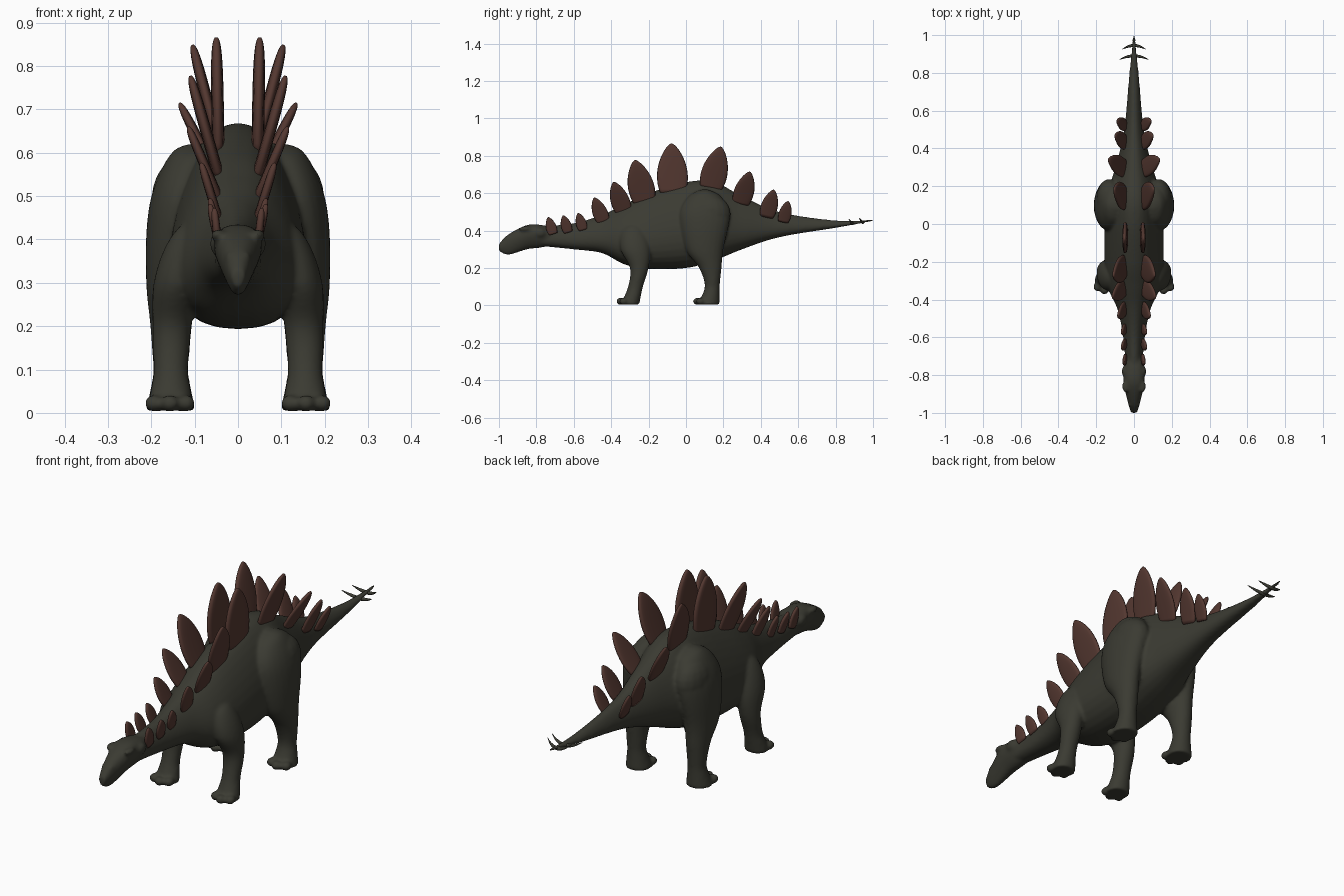
import bpy, bmesh, math
from mathutils import Vector, Matrix

if "Cube" in bpy.data.objects:
    bpy.data.objects.remove(bpy.data.objects["Cube"])


def material(name, rgb):
    mat = bpy.data.materials.new(name)
    mat.use_nodes = True
    mat.diffuse_color = (*rgb, 1)
    mat.node_tree.nodes["Principled BSDF"].inputs["Base Color"].default_value = (*rgb, 1)
    return mat


hide = material("dark olive hide", (0.043, 0.043, 0.032))
plate_brown = material("red brown plate", (0.088, 0.039, 0.03))


def smooth_path(stations, steps=8):
    """Catmull-Rom interpolation between stations."""
    padded = [stations[0], *stations, stations[-1]]
    path = []
    for before, start, end, after in zip(padded, padded[1:], padded[2:], padded[3:]):
        for k in range(steps):
            t = k / steps
            path.append([
                b + t / 2 * (c - a + t * (2 * a - 5 * b + 4 * c - d + t * (3 * (b - c) + d - a)))
                for a, b, c, d in zip(before, start, end, after)])
    return path + [stations[-1]]


def loft(bm, path, place, sides=24):
    """Skin a closed tube; place(station, cos, sin) gives each ring point."""
    angles = [2 * math.pi * i / sides for i in range(sides)]
    rings = [[bm.verts.new(place(station, math.cos(a), math.sin(a))) for a in angles]
             for station in path]
    for lower, upper in zip(rings, rings[1:]):
        for i in range(sides):
            bm.faces.new((lower[i - 1], lower[i], upper[i], upper[i - 1]))
    bm.faces.new(rings[0])
    bm.faces.new(rings[-1])


def ball(bm, centre, size):
    placement = Matrix.Translation(centre) @ Matrix.Diagonal((*size, 1))
    bmesh.ops.create_uvsphere(bm, u_segments=16, v_segments=10, radius=1, matrix=placement)


def finish(bm, name, mat):
    bmesh.ops.recalc_face_normals(bm, faces=bm.faces)
    mesh = bpy.data.meshes.new(name)
    bm.to_mesh(mesh)
    bm.free()
    mesh.materials.append(mat)
    mesh.shade_smooth()
    part = bpy.data.objects.new(name, mesh)
    bpy.context.collection.objects.link(part)
    return part


def fuller(value, power):
    """Push a sine or cosine outwards for a boxier section."""
    return math.copysign(abs(value) ** power, value)


def egg_ring(narrowing):
    """Upright oval section that narrows (or widens) towards its top."""
    def place(station, c, s):
        y, bottom, top, half_width = station
        height = (bottom + top) / 2 + (top - bottom) / 2 * s
        return Vector((half_width * fuller(c, 0.85) * (1 - narrowing * s), y, height))
    return place


# Neck, trunk and tail: y, bottom, top, half width
trunk = smooth_path([
    (-0.8, 0.32, 0.42, 0.04), (-0.6, 0.3, 0.44, 0.055), (-0.45, 0.28, 0.485, 0.085),
    (-0.33, 0.22, 0.54, 0.135), (-0.2, 0.195, 0.6, 0.15), (0, 0.2, 0.66, 0.15),
    (0.15, 0.24, 0.66, 0.14), (0.3, 0.3, 0.585, 0.095), (0.5, 0.365, 0.5, 0.05),
    (0.8, 0.415, 0.455, 0.024), (1, 0.45, 0.46, 0.006)])

# Wedge-shaped head, widest at the brow
head = smooth_path([
    (-1, 0.29, 0.33, 0.015), (-0.95, 0.27, 0.38, 0.03), (-0.85, 0.3, 0.43, 0.052),
    (-0.77, 0.31, 0.43, 0.052), (-0.7, 0.33, 0.41, 0.04)])

# Legs: height, y, half length
hind_leg = smooth_path([
    (0.62, 0.1, 0.02), (0.58, 0.1, 0.09), (0.48, 0.1, 0.135), (0.3, 0.1, 0.1),
    (0.2, 0.13, 0.06), (0.1, 0.14, 0.04), (0.005, 0.12, 0.06)])
front_leg = smooth_path([
    (0.44, -0.28, 0.02), (0.4, -0.28, 0.065), (0.3, -0.27, 0.08), (0.2, -0.25, 0.05),
    (0.1, -0.27, 0.04), (0.005, -0.3, 0.05)])


def leg_ring(side, lean):
    """Oval section; the leg leans into the trunk at its top and flares at the foot."""
    def place(station, c, s):
        z, y, half_length = station
        half_width = min(0.03 + 0.3 * half_length, half_length) + max(0, 0.01 - z / 8)
        return Vector((side * (0.155 - lean * z ** 4 + half_width * c), y + half_length * s, z))
    return place


bm = bmesh.new()
loft(bm, trunk, egg_ring(0.28), sides=32)
loft(bm, head, egg_ring(-0.25), sides=32)
for side in (1, -1):
    for leg, lean in ((hind_leg, 0.4), (front_leg, 1.8)):
        loft(bm, leg, leg_ring(side, lean))
        sole, foot_y, foot_length = leg[-1]
        # Toes fanned over the front of the foot
        for toe in (-1, 0, 1):
            ball(bm, (side * (0.157 + toe / 27), foot_y - foot_length + abs(toe) / 60, 0.022),
                 (0.022, 0.024, 0.02))
    # Brow, cheek and nostril bumps
    ball(bm, (side * 0.045, -0.86, 0.41), (0.018, 0.035, 0.013))
    ball(bm, (side * 0.05, -0.78, 0.39), (0.015, 0.03, 0.025))
    ball(bm, (side * 0.018, -0.95, 0.36), (0.012, 0.018, 0.012))
    # Hip muscle
    ball(bm, (side * 0.13, 0.13, 0.49), (0.07, 0.11, 0.1))

# Fuse all flesh parts into one smooth skin
body = finish(bm, "body", hide)
fuse = body.modifiers.new("fuse", "REMESH")
fuse.mode = "VOXEL"
fuse.voxel_size = 0.0075
fuse.use_smooth_shade = True
soften = body.modifiers.new("soften", "SMOOTH")
soften.iterations = 7


def back_height(y):
    return min(trunk, key=lambda station: abs(station[0] - y))[2]


def leaf_path(count=16):
    """Leaf outline: height, width and thickness fractions up to a rounded tip."""
    path = []
    for k in range(count):
        t = math.sin(math.pi / 2 * k / count)
        path.append((t, math.sin(math.pi * (1 + 3 * t) / 4) ** 0.65, (1 - t ** 6) ** 0.4))
    return path


def back_plate(name, side, y, height, splay):
    root = Vector((side * 0.045, y, back_height(y) - 0.045))
    sweep = max(-0.6, min(0.4, 1.7 * (y + 0.05))) * height
    rise = Vector((side * splay, sweep, height + 0.045))
    across = Vector((0, 1, 0)).cross(rise).normalized()
    along = rise.cross(across).normalized()
    half_width = 0.3 * height + 0.015
    half_thick = 0.008 + height / 35

    def place(station, c, s):
        t, wide, thick = station
        slab = fuller(s, 0.6)
        return root + rise * t + along * half_width * wide * c + across * half_thick * thick * slab

    bm = bmesh.new()
    loft(bm, leaf_path(), place, sides=20)
    finish(bm, name, plate_brown)


# Paired back plates: y, height above the back, outward splay
plates = [
    (-0.71, 0.045, 0.01), (-0.63, 0.045, 0.02), (-0.55, 0.045, 0.02), (-0.44, 0.085, 0.04),
    (-0.33, 0.12, 0.07), (-0.22, 0.185, 0.065), (-0.07, 0.225, 0.005), (0.13, 0.185, 0.06),
    (0.29, 0.13, 0.09), (0.43, 0.1, 0.055), (0.52, 0.065, 0.045)]
for side, label in ((1, "left"), (-1, "right")):
    for number, (y, height, splay) in enumerate(plates, 1):
        back_plate(f"{label}_back_plate_{number}", side, y, height, splay)


def tail_spikes(name, y, z, reach):
    """A spike pair: one bowed horn tapering to both ends."""
    def place(t, c, s):
        radius = 0.001 + 0.0075 * (1 - t * t)
        return Vector((reach * t, y - t * t / 50 + radius * c, z + t * t / 40 + radius * s))

    bm = bmesh.new()
    loft(bm, [k / 5 for k in range(-5, 6)], place, sides=10)
    finish(bm, name, hide)


tail_spikes("front_tail_spikes", 0.89, 0.437, 0.078)
tail_spikes("rear_tail_spikes", 0.945, 0.443, 0.062)
